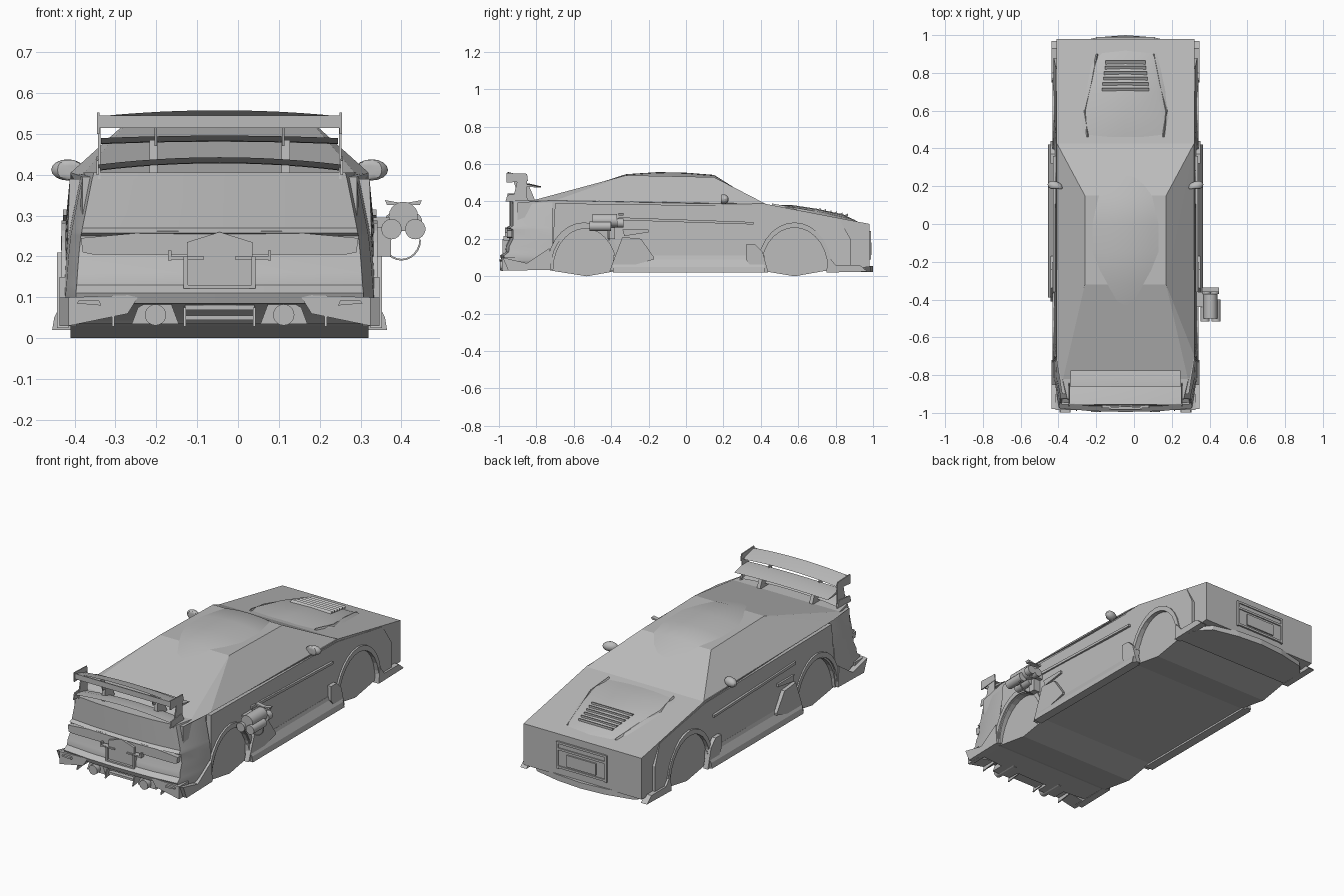
import bpy, bmesh, math
from mathutils import Vector, Matrix

cube = bpy.data.objects.get("Cube")
if cube:
    bpy.data.objects.remove(cube, do_unlink=True)

mat = bpy.data.materials.new("primer_grey")
mat.use_nodes = True
grey = (0.5, 0.5, 0.5, 1)
mat.diffuse_color = grey
mat.node_tree.nodes["Principled BSDF"].inputs["Base Color"].default_value = grey

CX = -0.045  # car centreline


def finish(name, bm, smooth=False):
    bmesh.ops.translate(bm, verts=bm.verts, vec=(CX, 0, 0))
    bmesh.ops.recalc_face_normals(bm, faces=bm.faces)
    me = bpy.data.meshes.new(name)
    bm.to_mesh(me)
    bm.free()
    me.materials.append(mat)
    ob = bpy.data.objects.new(name, me)
    bpy.context.collection.objects.link(ob)
    if smooth:
        bpy.ops.object.select_all(action='DESELECT')
        ob.select_set(True)
        bpy.context.view_layer.objects.active = ob
        bpy.ops.object.shade_smooth_by_angle(angle=math.radians(35))
    return ob


def loft(name, rings, smooth=False, caps=True, closed=True):
    bm = bmesh.new()
    rows = [[bm.verts.new(p) for p in r] for r in rings]
    n = len(rows[0])
    for a, b in zip(rows, rows[1:]):
        for i in range(n if closed else n - 1):
            j = (i + 1) % n
            bm.faces.new((a[i], a[j], b[j], b[i]))
    if caps:
        bm.faces.new(rows[0])
        bm.faces.new(rows[-1])
    return finish(name, bm, smooth)


def prism(name, pts, axis, a, b, smooth=False):
    """Extrude a 2D outline along an axis between a and b."""
    place = {'x': lambda p, t: (t, p[0], p[1]),
             'y': lambda p, t: (p[0], t, p[1]),
             'z': lambda p, t: (p[0], p[1], t)}[axis]
    return loft(name, [[place(p, t) for p in pts] for t in (a, b)], smooth)


def box(name, x, y, z):
    return prism(name, [(x[0], y[0]), (x[1], y[0]), (x[1], y[1]), (x[0], y[1])], 'z', *z)


def tube(name, a, b, r, n=16):
    a, b = Vector(a), Vector(b)
    d = b - a
    bm = bmesh.new()
    m = Matrix.Translation((a + b) / 2) @ d.to_track_quat('Z', 'Y').to_matrix().to_4x4()
    bmesh.ops.create_cone(bm, cap_ends=True, segments=n, radius1=r, radius2=r,
                          depth=d.length, matrix=m)
    return finish(name, bm, True)


def arc(c, ry, rz, n=14, a0=0, a1=math.pi):
    return [(c[0] + ry * math.cos(a0 + (a1 - a0) * i / n),
             c[1] + rz * math.sin(a0 + (a1 - a0) * i / n)) for i in range(n + 1)]


# Lower hull: wedge nose, low points under both axles
prism("lower_hull", [(.98, .28), (.42, .388), (-.72, .405), (-.9, .395), (-.9, .08), (-.72, .03),
                     (-.53, 0), (-.36, .03), (.4, .03), (.58, 0), (.75, .03), (.98, .05)],
      'x', -.365, .365).modifiers.clear()
for v in bpy.data.objects["lower_hull"].data.vertices:
    if v.co.y < -.8:
        v.co.x = CX + (v.co.x - CX) * .92

# Faceted cabin and a softly crowned roof on top of it
bm = bmesh.new()
for s in (1, -1):
    for x, y, z in [(.365, .43, .385), (.215, .15, .53), (.215, -.32, .54),
                    (.365, -.7, .405), (.335, -.84, .4)]:
        bm.verts.new((s * x, y, z))
bmesh.ops.convex_hull(bm, input=bm.verts)
finish("cabin", bm)
crown = []
for y, z, w in [(.4, .385, .2), (.15, .542, .19), (0, .554, .18), (-.15, .557, .18),
                (-.32, .546, .18), (-.5, .488, .18), (-.8, .4, .2)]:
    crown.append([(w * k / 4, y, z - .022 * (k / 4) ** 2) for k in range(-4, 5)])
loft("roof_crown", crown, True, caps=False, closed=False)

# Bonnet bulge with louvres
bulge = []
for y, z, w in [(.46, .378, .21), (.56, .378, .21), (.7, .357, .19), (.84, .327, .16), (.92, .287, .14)]:
    low = .28 + (.98 - y) * .19
    bulge.append([(-w - .03, y, low - .004), (-w + .02, y, z), (0, y, z + .004),
                  (w - .02, y, z), (w + .03, y, low - .004)])
loft("bonnet_bulge", bulge, True, caps=False, closed=False)
for i in range(6):
    y = .7 + i * .029
    z = .361 - (y - .7) * .214
    w = .125 - i * .004
    prism("bonnet_louvre", [(y, z - .005), (y + .02, z - .008), (y + .02, z + .005)], 'x', -w, w)
for s in (1, -1):
    loft("bonnet_ridge", [[(s * (x + dx), y, z + dz) for dx, dz in ((-.012, -.015), (0, .006), (.015, -.015))]
                          for x, y, z in [(.2, .46, .383), (.215, .6, .358), (.18, .75, .331), (.15, .9, .298)]])

# Nose plate panel and lower lip
box("nose_panel", (-.15, .15), (.978, .984), (.1, .24))
for x in (-.15, .15):
    box("nose_frame_side", (x - .006, x + .006), (.98, .99), (.09, .24))
for z in (.1, .2, .235):
    box("nose_frame_bar", (-.15, .15), (.98, .99), (z - .006, z + .006))
box("nose_plate", (-.09, .09), (.98, .992), (.115, .18))
half = [(.375, .76), (.37, .88), (.3, .955), (.15, .988)]
lip = half + [(0, 1.0)] + [(-x, y) for x, y in reversed(half)]
prism("front_lip", lip, 'z', .022, .055)

# Side shells with wheel openings, flares, skirts, mirrors
for s in (1, -1):
    outline = ([(.88, .035), (.88, .2), (.82, .305), (.42, .375), (-.7, .39), (-.72, .035)]
               + arc((-.54, .035), -.17, .22) + [(-.36, .04), (.39, .04)]
               + arc((.58, .035), -.18, .225))
    shell = prism("side_shell", outline, 'x', s * .34, s * .38)
    for v in shell.data.vertices:
        if v.co.z > .29 and abs(v.co.x - CX) > .36:
            v.co.x = CX + s * .367
    for yc, name in ((.58, "front_arch_flare"), (-.545, "rear_arch_flare")):
        prism(name, arc((yc, .04), .2, .248) + arc((yc, .04), .178, .22)[::-1],
              'x', s * .355, s * .387)
    # stepped skirt
    skirt = [(.36, .02), (.41, .02), (.405, .05), (.385, .09), (.38, .11), (.36, .11)]
    loft("side_skirt", [[(s * x, y, z) for x, z in skirt] for y in (-.39, .42)])
    prism("skirt_front_fin", [(.37, .02), (.44, .02), (.41, .13), (.37, .17), (.32, .17), (.32, .09)],
          'x', s * .37, s * .398)
    prism("skirt_rear_fin", [(-.41, .025), (-.34, .21), (-.24, .2), (-.17, .1), (-.17, .09)],
          'x', s * .37, s * .398)
    prism("door_crease", [(.36, .29), (-.36, .315), (-.36, .3), (.36, .277)], 'x', s * .37, s * .384)
    prism("side_intake", [(-.33, .215), (-.2, .235), (-.2, .25), (-.34, .25)], 'x', s * .37, s * .388)
    prism("front_corner_skirt", [(.75, .02), (.97, .025), (.93, .06), (.8, .06), (.76, .11)],
          'x', s * .355, s * .392)
    prism("rear_corner_skirt", [(-.72, .035), (-.95, .03), (-.98, .1), (-.85, .07), (-.73, .15)],
          'x', s * .35, s * .392)
    # rounded door mirror on a stalk
    bm = bmesh.new()
    m = (Matrix.Translation((s * .372, .2, .412)) @ Matrix.Rotation(s * .35, 4, 'Z')
         @ Matrix.Diagonal((.042, .026, .026, 1)))
    bmesh.ops.create_uvsphere(bm, u_segments=14, v_segments=8, radius=1, matrix=m)
    for v in bm.verts:
        v.co.y = max(v.co.y, .186)
    finish("door_mirror", bm, True)
    tube("mirror_stalk", (s * .32, .21, .385), (s * .37, .2, .4), .01, 8)

# Rear body shaped as stacked outlines
rings = []
for z, w, y in [(.035, .375, -.9), (.08, .382, -.95), (.085, .382, -.985), (.11, .382, -.995),
                (.13, .38, -.968), (.16, .378, -.965), (.2, .375, -.945), (.25, .37, -.945),
                (.258, .368, -.965), (.27, .366, -.945), (.39, .342, -.945), (.405, .338, -.945)]:
    h = [(w, -.715), (w - .005, -.82), (w - .03, y + .02), (w * .5, y + .005)]
    rings.append([(a, b, z) for a, b in h + [(0, y)] + [(-a, b) for a, b in reversed(h)]])
loft("rear_body", rings, True)

# Tail panel, plate surround and diffuser
prism("tail_panel", [(-.335, .21), (-.31, .205), (.31, .205), (.335, .21), (.34, .245),
                     (.15, .262), (-.15, .262), (-.34, .245)], 'y', -.956, -.93)
prism("plate_backing", [(-.08, .13), (.08, .13), (.08, .235), (0, .26), (-.08, .235)], 'y', -.968, -.94)
for s in (1, -1):
    box("plate_frame_side", (s * .083 - .005, s * .083 + .005), (-.982, -.95), (.125, .2))
    box("plate_frame_hook", (s * .122 - .004, s * .122 + .004), (-.975, -.945), (.19, .215))
    box("plate_frame_shelf", (s * .08 - .042, s * .08 + .042), (-.975, -.945), (.192, .2))
    # exhaust with scalloped shroud
    tube("exhaust_pipe", (s * .157, -.995, .057), (s * .157, -.85, .057), .026, 20)
    prism("exhaust_shroud", [(s * .1, .035), (s * .215, .035), (s * .2, .075), (s * .17, .092), (s * .12, .088)],
          'y', -.965, -.88)
    prism("rear_side_lip", [(s * .225, .06), (s * .37, .03), (s * .37, .1), (s * .09, .11), (s * .09, .1), (s * .2, .1)],
          'y', -.985, -.9)
    prism("tail_reflector", [(s * .29, .08), (s * .35, .085), (s * .345, .092), (s * .295, .092)], 'y', -.998, -.97)
    for x in (.085, .26):
        prism("diffuser_fin", [(-.82, .05), (-.99, .028), (-.975, .075), (-.85, .08)],
              'x', s * x - .003, s * x + .003)
box("plate_frame_base", (-.088, .088), (-.982, -.95), (.122, .13))
for z in (.05, .075, .1):
    box("diffuser_slat", (-.085, .085), (-.965, -.88), (z - .006, z + .006))


# Three-tier wing, each tier gently bowed across its width
def wing(name, w, y0, y1, z, bow, thick, tilt):
    rows = []
    for k in range(-6, 7):
        t = k / 6
        zc = z + bow * (1 - t * t)
        rows.append([(w * t, y0, zc + tilt), (w * t, (y0 + y1) / 2, zc + thick + tilt * .3),
                     (w * t, y1, zc), (w * t, (y0 + y1) / 2, zc - thick * .3 + tilt * .3)])
    loft(name, rows, True)


wing("upper_wing", .297, -.955, -.86, .515, .015, .008, .028)
box("upper_wing_gurney", (-.297, .297), (-.957, -.951), (.515, .545))
wing("middle_wing", .29, -.9, -.775, .475, .006, .01, .015)
wing("lower_wing", .297, -.955, -.85, .41, .018, .01, .015)
for s in (1, -1):
    prism("wing_end_plate", [(-.96, .5), (-.845, .51), (-.85, .548), (-.96, .552)], 'x', s * .294, s * .3)
    prism("wing_side_stay", [(-.93, .39), (-.85, .39), (-.85, .52), (-.9, .52)], 'x', s * .292, s * .298)
    prism("tail_end_plate", [(-.965, .4), (-.84, .4), (-.86, .445), (-.955, .435)], 'x', s * .296, s * .302)
    prism("wing_strut", [(-.9, .39), (-.8, .39), (-.84, .485), (-.89, .485)], 'x', s * .152, s * .172)
    prism("wing_upright", [(-.91, .47), (-.88, .47), (-.9, .535), (-.93, .535)], 'x', s * .153, s * .159)

# Side-mounted cylinder cluster on the left flank
gx = .45
tube("pod_main_cylinder", (gx, -.5, .298), (gx, -.37, .298), .036, 20)
for s in (1, -1):
    tube("pod_lower_cylinder", (gx + s * .029, -.515, .267), (gx + s * .029, -.4, .267), .025, 18)
    tube("pod_rear_cylinder", (gx + s * .022, -.37, .285), (gx + s * .022, -.335, .285), .024, 14)
prism("pod_top_plate", [(gx - .045, .338), (gx, .33), (gx + .045, .338), (gx + .04, .326), (gx - .04, .326)],
      'y', -.36, -.335)
box("pod_mount", (.36, gx), (-.44, -.36), (.27, .295))
box("pod_bracket", (.37, .42), (-.42, -.38), (.2, .28))
hoop = arc((gx - .005, .24), .048, .05, 12, math.pi, 2 * math.pi)
loft("pod_hoop", [[(x, -.415, z), (x, -.408, z), (gx + (x - gx) * .92, -.408, z + .004),
                   (gx + (x - gx) * .92, -.415, z + .004)] for x, z in hoop])
